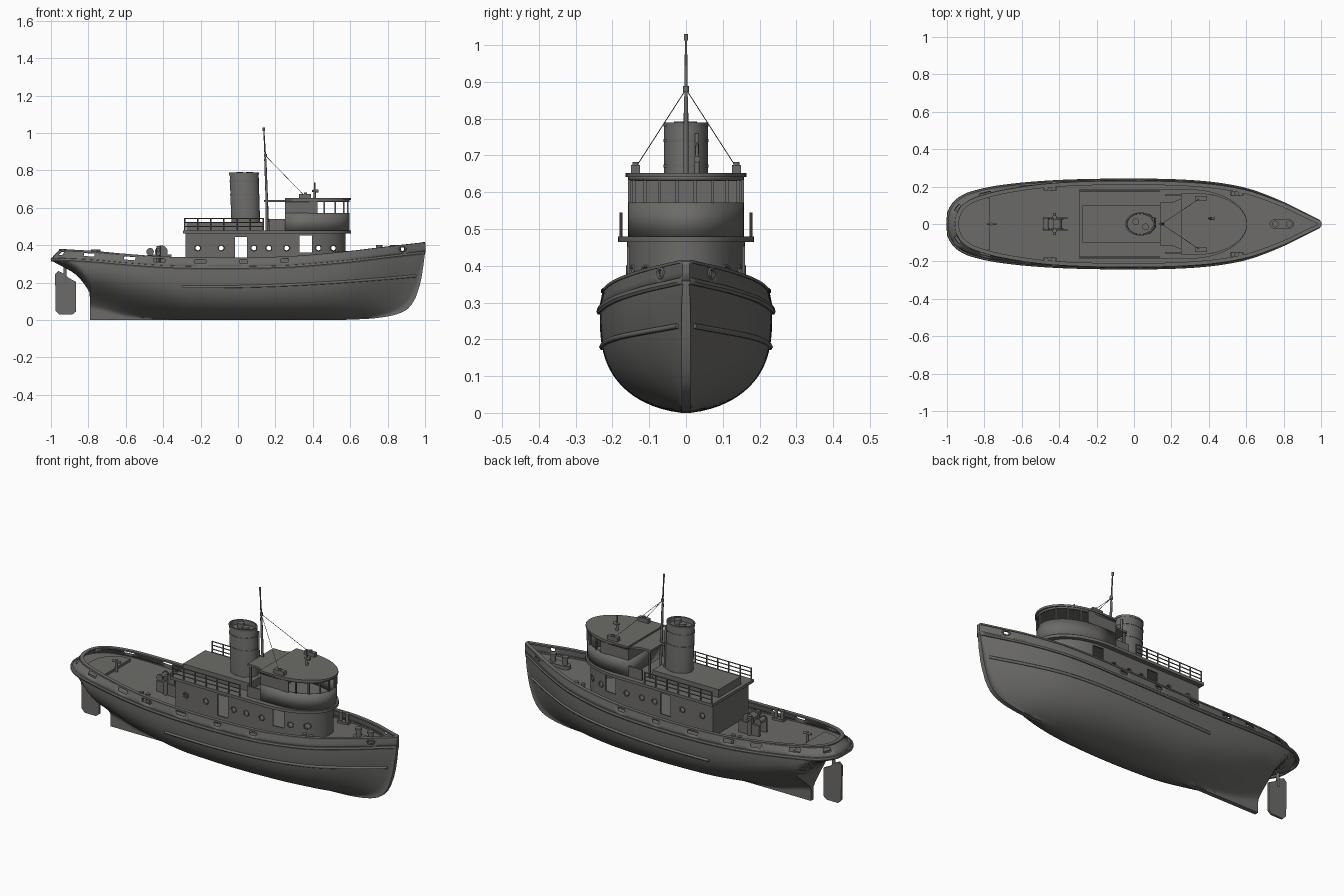
import bpy, bmesh, math
from mathutils import Vector, Matrix

if "Cube" in bpy.data.objects:
    bpy.data.objects.remove(bpy.data.objects["Cube"])

# ---------- helpers ----------
def curve(pts, x):
    """Smooth (Hermite) interpolation through (x, value) points."""
    if x <= pts[0][0]: return pts[0][1]
    if x >= pts[-1][0]: return pts[-1][1]
    i = max(k for k in range(len(pts) - 1) if pts[k][0] <= x)
    def slope(k):
        a, b = pts[max(k - 1, 0)], pts[min(k + 1, len(pts) - 1)]
        return (b[1] - a[1]) / (b[0] - a[0])
    (x0, y0), (x1, y1) = pts[i], pts[i + 1]
    h = x1 - x0; t = (x - x0) / h
    return ((2*t**3 - 3*t*t + 1)*y0 + (t**3 - 2*t*t + t)*h*slope(i)
            + (3*t*t - 2*t**3)*y1 + (t**3 - t*t)*h*slope(i + 1))

def mesh(name, verts, faces, recalc=True):
    me = bpy.data.meshes.new(name)
    me.from_pydata([tuple(v) for v in verts], [], faces)
    bm = bmesh.new(); bm.from_mesh(me)
    bmesh.ops.remove_doubles(bm, verts=bm.verts, dist=1e-5)
    if recalc: bmesh.ops.recalc_face_normals(bm, faces=bm.faces)
    bm.to_mesh(me); bm.free()
    ob = bpy.data.objects.new(name, me)
    bpy.context.collection.objects.link(ob)
    return ob

def prism(name, pts, z0, z1):
    n = len(pts)
    return mesh(name, [(x, y, z0) for x, y in pts] + [(x, y, z1) for x, y in pts],
                [list(range(n))[::-1], list(range(n, 2*n))]
                + [(i, (i+1) % n, n + (i+1) % n, n + i) for i in range(n)])

def wall(name, pts, z0, z1, t=0.008):
    n = len(pts)
    ob = mesh(name, [(x, y, z0) for x, y in pts] + [(x, y, z1) for x, y in pts],
              [(i, (i+1) % n, n + (i+1) % n, n + i) for i in range(n)], False)
    m = ob.modifiers.new("thick", 'SOLIDIFY'); m.thickness = t; m.offset = -1; m.use_even_offset = True
    return ob

def box(name, x0, x1, y0, y1, z0, z1):
    return prism(name, [(x0, y0), (x1, y0), (x1, y1), (x0, y1)], z0, z1)

def cyl(name, a, b, r, r2=None, seg=20):
    a, b = Vector(a), Vector(b); d = b - a
    bm = bmesh.new()
    bmesh.ops.create_cone(bm, cap_ends=True, segments=seg, radius1=r, radius2=r if r2 is None else r2, depth=d.length,
                          matrix=Matrix.Translation((a + b)/2) @ d.to_track_quat('Z', 'Y').to_matrix().to_4x4())
    me = bpy.data.meshes.new(name); bm.to_mesh(me); bm.free()
    ob = bpy.data.objects.new(name, me); bpy.context.collection.objects.link(ob)
    return ob

def tube(name, pts, r, cyclic=False):
    cu = bpy.data.curves.new(name, 'CURVE'); cu.dimensions = '3D'
    cu.bevel_depth = r; cu.bevel_resolution = 1; cu.use_fill_caps = True
    s = cu.splines.new('POLY'); s.points.add(len(pts) - 1); s.use_cyclic_u = cyclic
    for p, q in zip(s.points, pts): p.co = (*q, 1)
    ob = bpy.data.objects.new(name, cu); bpy.context.collection.objects.link(ob)
    return ob

def nosed(x0, xc, nose, hw, n=24):
    """Plan outline: square aft end, elliptical front."""
    arc = [(xc + (nose - xc)*math.cos(a), hw*math.sin(a)) for a in [math.pi*(i/n - .5) for i in range(n + 1)]]
    return [(x0, -hw)] + arc + [(x0, hw)]

# ---------- hull lines ----------
BEAM = [(-1, 0), (-.997, .033), (-.985, .073), (-.96, .112), (-.93, .137), (-.875, .164), (-.72, .198), (-.45, .224), (-.1, .234),
        (.2, .231), (.4, .218), (.55, .195), (.65, .168), (.8, .108), (.9, .058), (1, .008)]
SHEER = [(-1, .376), (-.8, .367), (-.6, .35), (-.4, .336), (-.2, .33), (0, .33), (.25, .336),
         (.4, .346), (.6, .365), (.8, .389), (1, .412)]
KEEL = [(.55, 0), (.76, .013), (.89, .048), (.945, .11), (.98, .22), (1, .36)]
COUNTER = [(-1, .318), (-.95, .292), (-.87, .245), (-.82, .19), (-.79, .14)]
FA = [(-.1, 3), (.35, 3), (.6, 2.6), (.85, 1.9), (1, 1.4)]
FB = [(-.85, 5), (-.75, 3.8), (-.6, 1.9), (-.35, .85), (-.1, .6), (.35, .6), (.6, .72), (.85, .95), (1, 1)]
beam = lambda x: curve(BEAM, x)
deck = lambda x: curve(SHEER, x) - .05
keel = lambda x: max(0, curve(KEEL, x)) if x > 0 else 0

def hull_y(x, z):
    v = min(1, max(0, (z - keel(x)) / (deck(x) - keel(x))))
    y = beam(x) * (1 - (1 - v)**curve(FA, x))**curve(FB, x)
    if x < -.79:
        return max(y, min(.012, beam(x))) * math.sqrt(min(1, max(0, (z - curve(COUNTER, x)) / .04)))
    return max(y, min(.012, beam(x)))

xs = [-1, -.997, -.99, -.98, -.965, -.95, -.93, -.91, -.89, -.87, -.85, -.83, -.81, -.793, -.79]
xs += [-.77 + .02*i for i in range(88)] + [.98, .99, 1]
N = 26
verts, faces = [], []
for x in xs:
    half = []
    for j in range(N + 1):
        z = keel(x) + (deck(x) - keel(x)) * (j / N)**1.25
        if x < -.79: z = max(z, min(curve(COUNTER, x), deck(x)))
        half.append((hull_y(x, z), z))
    verts += [(x, -y, z) for y, z in half[::-1]] + [(x, y, z) for y, z in half]
W = 2*N + 2
for i in range(len(xs) - 1):
    faces += [(i*W + j, i*W + j + 1, (i+1)*W + j + 1, (i+1)*W + j) for j in range(W - 1)]
faces.append([(len(xs) - 1)*W + j for j in range(W)])
mesh("hull", verts, faces)

# main deck
mesh("main_deck", [(x, s*beam(x), deck(x)) for x in xs for s in (-1, 1)],
     [(2*i, 2*i + 2, 2*i + 3, 2*i + 1) for i in range(len(xs) - 1)])

# ---------- strips that run round the deck edge ----------
loop = [(x, beam(x)) for x in xs] + [(x, -beam(x)) for x in xs[:0:-1]]
def ring(name, prof, closed=True, skip=lambda x, k: False):
    n, m = len(loop), len(prof(0)); vs, fs = [], []
    for i, (x, y) in enumerate(loop):
        a, b = loop[i - 1], loop[(i + 1) % n]
        nor = Vector((a[1] - b[1], b[0] - a[0])).normalized()
        for off, z in prof(x): vs.append((max(-1, min(1, x + nor.x*off)), y + nor.y*off, z))
    for i in range(n):
        j = (i + 1) % n; mid = (loop[i][0] + loop[j][0]) / 2
        for k in range(m if closed else m - 1):
            if not skip(mid, k):
                fs.append((i*m + k, j*m + k, j*m + (k+1) % m, i*m + (k+1) % m))
    return mesh(name, vs, fs)

lean = lambda x: curve([(-1, .05), (-.8, .032), (-.4, .013), (.5, .01), (1, 0)], x)
PORTS = [(-.8, .03), (-.59, .03), (-.42, .03), (-.21, .03), (.03, .03), (.25, .03), (.88, .012), (-.965, .012)]
bul = ring("bulwark", lambda x: [(-lean(x)*h/.05, deck(x) + h) for h in (-.004, .022, .041, .05)], False,
           lambda x, k: k == 1 and any(abs(x - p) < w for p, w in PORTS))
m = bul.modifiers.new("thick", 'SOLIDIFY'); m.thickness = .006; m.offset = 0
ring("bulwark_rail", lambda x: [(o - lean(x), deck(x) + h) for o, h in ((.007, .046), (.007, .054), (-.014, .054), (-.014, .046))])
ring("upper_rubbing_strake", lambda x: [(o, deck(x) + h) for o, h in ((-.006, -.012), (.006, -.012), (.009, -.004), (.006, .006), (-.006, .008))])
for s in (-1, 1):
    # lower strake, mooring holes and side bollards
    zs = lambda x: .178 + .058*max(0, (x + .1)/1.05)**1.7
    tube("lower_rubbing_strake", [(x, s*hull_y(x, zs(x)), zs(x)) for x in [-.3 + .025*i for i in range(51)]], .008)
    d = Vector((.45, s, 0)).normalized(); t = Vector((s*d.y, -s*d.x, 0))
    c = Vector((.88, s*.069, deck(.88) + .031))
    tube("mooring_hole_rim", [c + t*.019*math.cos(a) + Vector((0, 0, .013*math.sin(a)))
                              for a in [i*math.pi/8 for i in range(16)]], .004, True)
    for bx in (-.45, .55):
        y = s*(beam(bx) - .033)
        box("side_bollard_base", bx - .035, bx + .035, y - .013, y + .013, deck(bx) - .002, deck(bx) + .012)
        for dx in (-.02, .02):
            cyl("side_bollard_post", (bx + dx, y, deck(bx)), (bx + dx, y, deck(bx) + .058), .009)
            cyl("side_bollard_cap", (bx + dx, y, deck(bx) + .052), (bx + dx, y, deck(bx) + .06), .012)

# rudder and stock
rud = mesh("rudder", [(x, y, z) for y in (-.006, .006) for x, z in
           ((-.975, .05), (-.955, .03), (-.885, .03), (-.866, .045), (-.866, .205), (-.905, .225), (-.925, .245), (-.96, .262), (-.978, .245))],
           [list(range(9)), list(range(9, 18))] + [(i, (i+1) % 9, 9 + (i+1) % 9, 9 + i) for i in range(9)])
cyl("rudder_stock", (-.925, 0, .2), (-.925, 0, .31), .009)

# stern platform and quarter post, bow bollard
prism("stern_platform", [(-.77, -.14)] + [(-.79 - .13*math.cos(a), .14*math.sin(a)) for a in
      [math.pi*(.5 - i/16) for i in range(17)]][::-1] + [(-.77, .14)], deck(-.8) - .01, deck(-.8) + .012)
cyl("stern_post", (-.76, 0, .3), (-.76, 0, .378), .008)
cyl("stern_post_bar", (-.785, 0, .37), (-.735, 0, .37), .006)
prism("bow_bollard_base", [(.79 + (.04 if math.cos(a) > 0 else -.04) + .025*math.cos(a), .025*math.sin(a))
      for a in [2*math.pi*(i + .5)/24 for i in range(24)]], .335, .355)
for bx in (.755, .83):
    cyl("bow_bollard_post", (bx, 0, .34), (bx, 0, .395), .014)
    cyl("bow_bollard_cap", (bx, 0, .39), (bx, 0, .4), .018)

# towing winch and bitts
for s in (-1, 1):
    cyl("towing_post", (-.425, s*.038, .28), (-.425, s*.038, .395), .011)
    box("winch_frame", -.485, -.355, s*.032 - .006, s*.032 + .006, .28, .35)
    cyl("winch_flange", (-.41, s*.024, .365), (-.41, s*.03, .365), .034)
    cyl("rope_drum_flange", (-.47, s*.024, .365), (-.47, s*.03, .365), .02)
cyl("towing_crossbar", (-.425, -.06, .375), (-.425, .06, .375), .009)
cyl("winch_drum", (-.41, -.03, .365), (-.41, .03, .365), .024)
cyl("rope_drum", (-.47, -.03, .365), (-.47, .03, .365), .014)

# ---------- deckhouse with see-through doors and portholes ----------
house = wall("deckhouse", nosed(-.28, .33, .575, .16), .27, .468)
cutters = [box("cut", -.016, .048, -.3, .3, .325, .443), box("cut", .33, .395, -.3, .3, .36, .452)]
holes = [-.215, -.09, .085, .165, .26, .43, .51]
cutters += [cyl("cut", (x, -.3, .385), (x, .3, .385), .014) for x in holes]
for c in cutters:
    c.hide_render = True
    m = house.modifiers.new("cut", 'BOOLEAN'); m.operation = 'DIFFERENCE'; m.object = c
bpy.context.view_layer.objects.active = house
for m in list(house.modifiers): bpy.ops.object.modifier_apply(modifier=m.name)
for c in cutters: bpy.data.objects.remove(c)
for x in holes:
    u = max(0, (x - .33)/.245); y = .16*math.sqrt(1 - u*u)
    for s in (-1, 1):
        t = Vector((1, -s*u*.16/.245/max(.01, y/.16), 0))
        tube("porthole_rim", [Vector((x, s*y, .385)) + t*.015*math.cos(a) + Vector((0, 0, .015*math.sin(a)))
                              for a in [i*math.pi/8 for i in range(16)]], .003, True)
prism("boat_deck", nosed(-.295, .3, .605, .185), .464, .48)
box("engine_casing", -.275, .14, -.1, .1, .475, .525)

# boat deck railings
for s in (-1, 1):
    for i in range(7):
        x = -.285 + i*.07
        cyl("rail_stanchion", (x, s*.177, .475), (x, s*.177, .545), .004, seg=8)
    for z in (.5, .522, .543):
        tube("deck_rail", [(-.285, s*.177, z), (.135, s*.177, z)], .0028)

# ---------- wheelhouse ----------
plan = nosed(.25, .36, .595, .158, 20)
wall("wheelhouse_wall", plan, .475, .572)
wall("wheelhouse_header", plan, .632, .645)
prism("wheelhouse_floor", nosed(.265, .36, .58, .145), .478, .49)
for x, y in plan[4:-4:2]:
    box("window_post", x - .009, x - .001, y - .004, y + .004, .57, .634)
box("wheelhouse_back", .25, .258, -.158, .158, .475, .645)
for s in (-1, 1):
    y0, y1 = sorted((s*.149, s*.157))
    box("wheelhouse_side", .25, .425, y0, y1, .57, .634)
    box("wing_screen", .165, .25, y0, y1, .475, .54)
    box("roof_post", .148, .158, s*.105 - .005, s*.105 + .005, .475, .64)
    box("sidelight_box", .325, .39, s*.137 - .012, s*.137 + .012, .65, .674)
    cyl("sidelight", (.36, s*.137, .65), (.36, s*.137, .682), .008)
    tube("mast_stay", [(.146, 0, .88), (.35, s*.135, .67)], .0012)
prism("wheelhouse_roof", nosed(.25, .34, .604, .164), .641, .652)
prism("aft_roof", [(.14, -.115), (.2, -.115), (.3, -.155), (.3, .155), (.2, .115), (.14, .115)], .63, .642)
cyl("horn_stem", (.41, .03, .65), (.41, .03, .735), .008, .003)
cyl("horn", (.395, .03, .69), (.43, .03, .69), .004, .009)

# ---------- funnel ----------
def oval(z, k=1, n=36):
    cx = .043 - .035*(z - .48)
    return [(cx + .077*k*math.cos(2*math.pi*i/n), .06*k*math.sin(2*math.pi*i/n), z) for i in range(n)]
def lofted(name, rings):
    n = 36; vs = [v for z, k in rings for v in oval(z, k)]
    return mesh(name, vs, [(r*n + i, r*n + (i+1) % n, (r+1)*n + (i+1) % n, (r+1)*n + i)
                for r in range(len(rings) - 1) for i in range(n)] + [[(len(rings) - 1)*n + i for i in range(n)]])
lofted("funnel", [(.475, 1), (.785, 1), (.79, .98), (.79, .92), (.765, .9)])
for z0, z1 in ((.52, .526), (.667, .675), (.737, .745), (.779, .79)):
    verts = [v for z, k in ((z0, .99), (z0, 1.03), (z1, 1.03), (z1, .97)) for v in oval(z, k)]
    mesh("funnel_band", verts, [(r*36 + i, r*36 + (i+1) % 36, (r+1) % 4*36 + (i+1) % 36, (r+1) % 4*36 + i)
                                for r in range(4) for i in range(36)])
for x, y in ((.01, .012), (.062, -.015)):
    cyl("exhaust_pipe", (x, y, .75), (x, y, .792), .018)
cyl("steam_pipe", (.112, .03, .5), (.105, .03, .76), .006)

# ---------- mast ----------
cyl("mast", (.16, 0, .475), (.146, 0, .86), .007, .006)
cyl("topmast", (.147, 0, .85), (.138, 0, 1.02), .0045, .003)
cyl("mast_band", (.147, 0, .872), (.146, 0, .888), .008)
cyl("mast_light", (.138, 0, 1.012), (.138, 0, 1.03), .006)

# dark paint everywhere, and smooth shading that keeps edges sharp
paint = bpy.data.materials.new("dark_paint"); paint.diffuse_color = (.15, .148, .14, 1)
bpy.ops.object.select_all(action='DESELECT')
for ob in bpy.context.scene.objects:
    ob.data.materials.append(paint)
    if ob.type == 'MESH':
        ob.select_set(True); bpy.context.view_layer.objects.active = ob
bpy.ops.object.shade_smooth_by_angle(angle=math.radians(35))

for m in bpy.data.materials:
    if m.users and not m.is_grease_pencil:
        m.use_nodes = True
        m.node_tree.nodes["Principled BSDF"].inputs["Base Color"].default_value = m.diffuse_color
